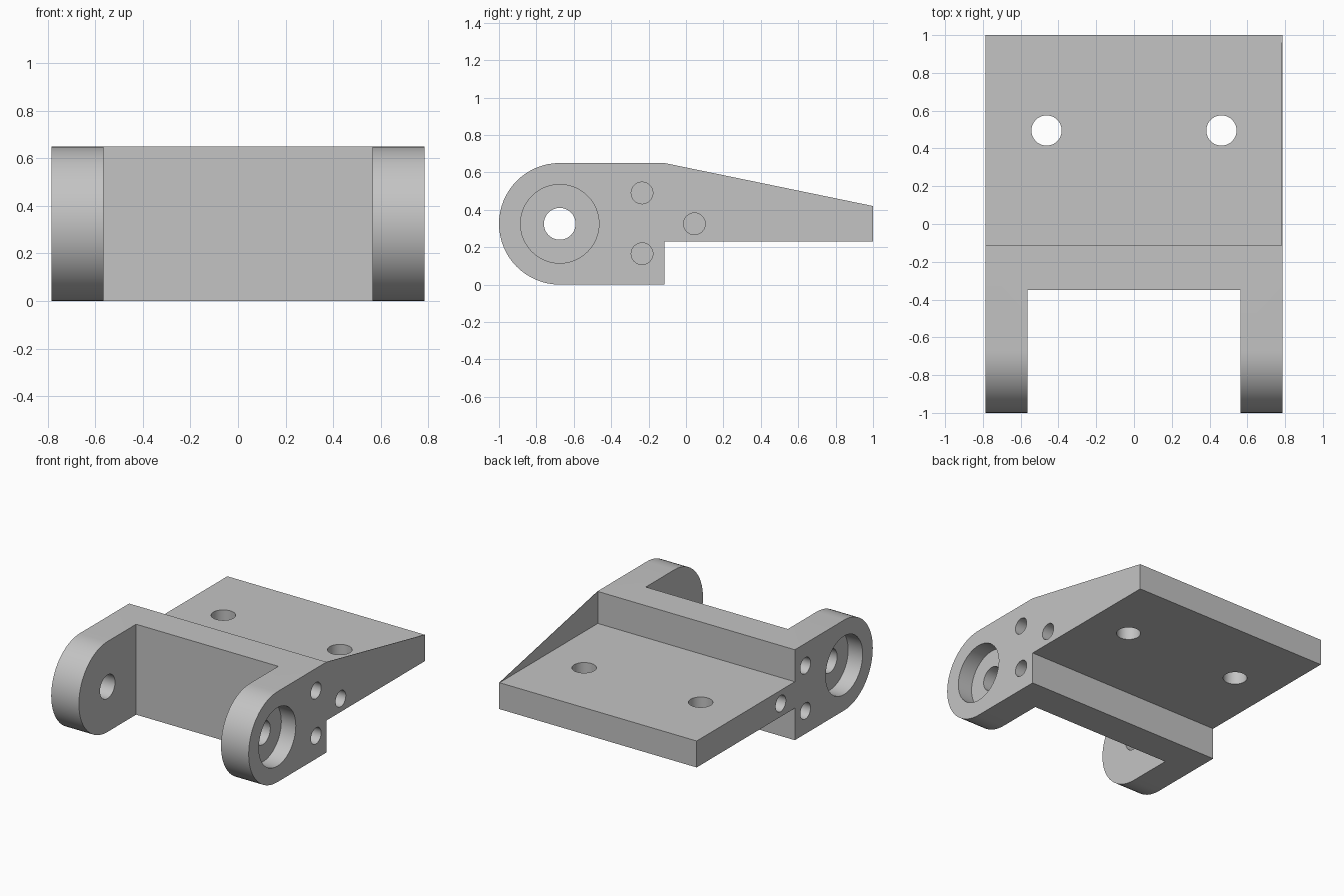
import bpy
import bmesh
from math import sin, cos, pi, radians
from mathutils import Matrix, Vector

cube = bpy.data.objects.get("Cube")
if cube:
    bpy.data.objects.remove(cube, do_unlink=True)

HALF = 0.785            # half width
ARM = 0.22              # arm thickness
R = 0.325               # arm end radius
PIVOT = (-0.675, R)     # pivot in y, z
PLATE_LOW, PLATE_TOP = 0.23, 0.42
STEP = -0.115           # back of the cross block

grey = bpy.data.materials.new("plain_grey")
grey.use_nodes = True
grey.diffuse_color = (0.55, 0.55, 0.55, 1)
grey.node_tree.nodes["Principled BSDF"].inputs["Base Color"].default_value = grey.diffuse_color


def finish(name, bm):
    bmesh.ops.recalc_face_normals(bm, faces=bm.faces)
    mesh = bpy.data.meshes.new(name)
    bm.to_mesh(mesh)
    bm.free()
    mesh.materials.append(grey)
    obj = bpy.data.objects.new(name, mesh)
    bpy.context.collection.objects.link(obj)
    return obj


def extrude_profile(name, points, x0, x1):
    """Extrude a y-z outline along x."""
    bm = bmesh.new()
    face = bm.faces.new([bm.verts.new((x0, y, z)) for y, z in points])
    new = bmesh.ops.extrude_face_region(bm, geom=[face])["geom"]
    bmesh.ops.translate(bm, vec=(x1 - x0, 0, 0),
                        verts=[v for v in new if isinstance(v, bmesh.types.BMVert)])
    return finish(name, bm)


def rod(start, end, radius):
    """Cylindrical cutter between two points."""
    a, b = Vector(start), Vector(end)
    turn = (b - a).to_track_quat("Z", "Y").to_matrix().to_4x4()
    bm = bmesh.new()
    bmesh.ops.create_cone(bm, cap_ends=True, segments=48, radius1=radius, radius2=radius,
                          depth=(b - a).length,
                          matrix=Matrix.Translation((a + b) / 2) @ turn)
    return finish("cutter", bm)


def cut(target, cutter):
    mod = target.modifiers.new("cut", "BOOLEAN")
    mod.operation = "DIFFERENCE"
    mod.solver = "EXACT"
    mod.object = cutter
    cutter.hide_render = True
    bpy.context.view_layer.objects.active = target
    bpy.ops.object.modifier_apply(modifier=mod.name)
    bpy.data.objects.remove(cutter, do_unlink=True)


# Bracket body: rounded arms, cross block and rear plate from one side outline
arc = [(PIVOT[0] - R * sin(pi * i / 32), PIVOT[1] + R * cos(pi * i / 32)) for i in range(33)]
outline = arc + [(STEP, 0), (STEP, PLATE_LOW), (1, PLATE_LOW), (1, PLATE_TOP),
                 (STEP, PLATE_TOP), (STEP, 2 * R)]
body = extrude_profile("bracket_body", outline, -HALF, HALF)

# Gap between the arms
gap = HALF - ARM
cut(body, extrude_profile("cutter", [(-1.2, -0.2), (-0.35, -0.2), (-0.35, 1), (-1.2, 1)], -gap, gap))

# Holes, mirrored on both sides
for side in (-1, 1):
    out = side * (HALF + 0.1)
    cut(body, rod((out, *PIVOT), (side * (HALF - 0.115), *PIVOT), 0.21))
    cut(body, rod((out, *PIVOT), (side * (gap - 0.1), *PIVOT), 0.085))
    for y, z in ((-0.235, 0.49), (-0.235, 0.165), (0.045, R)):
        cut(body, rod((out, y, z), (side * (HALF - 0.3), y, z), 0.058))
    cut(body, rod((side * 0.463, 0.495, 0), (side * 0.463, 0.495, 0.7), 0.08))

# Thin sloping side web on one edge of the plate
web = extrude_profile("side_web", [(STEP, PLATE_TOP), (1, PLATE_TOP), (STEP, 2 * R)],
                      HALF - 0.003, HALF)

# Smooth the round surfaces, keep edges sharp
bpy.ops.object.select_all(action="DESELECT")
body.select_set(True)
bpy.context.view_layer.objects.active = body
bpy.ops.object.shade_smooth_by_angle(angle=radians(30))
